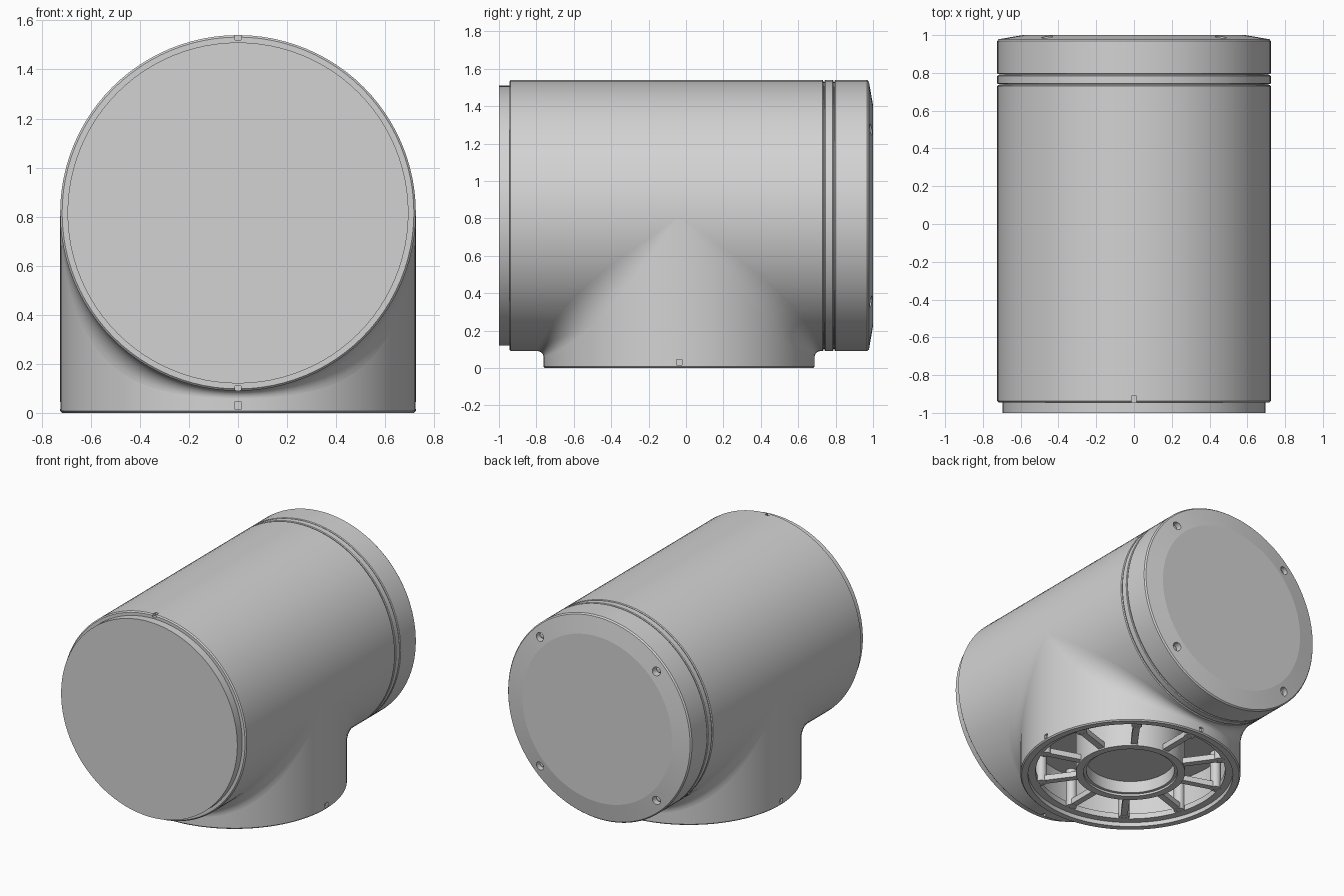
import bpy, bmesh, math
from math import sin, cos, pi, radians
from mathutils import Vector

cube = bpy.data.objects.get("Cube")
if cube:
    bpy.data.objects.remove(cube, do_unlink=True)

N = 96            # sides of the large round parts
R = 0.725         # shared radius of housing and base
ZC = 0.815        # height of the housing axis
YC = -0.037       # base axis offset

grey = bpy.data.materials.new("light_grey")
grey.use_nodes = True
colour = (0.65, 0.65, 0.65, 1)
grey.diffuse_color = colour
grey.node_tree.nodes["Principled BSDF"].inputs["Base Color"].default_value = colour


def finish(bm, name, recalc=True):
    if recalc:
        bmesh.ops.recalc_face_normals(bm, faces=bm.faces)
    mesh = bpy.data.meshes.new(name)
    bm.to_mesh(mesh)
    bm.free()
    obj = bpy.data.objects.new(name, mesh)
    bpy.context.collection.objects.link(obj)
    mesh.materials.append(grey)
    return obj


def lathe(name, profile, axis="Y", centre=(0, 0, ZC), sides=N, closed=False):
    """Revolve (radius, height) points about an axis; ends are capped."""
    bm = bmesh.new()
    c = Vector(centre)
    rings = []
    for r, h in profile:
        ring = []
        for i in range(sides):
            a = 2 * pi * i / sides
            p = (r * cos(a), h, r * sin(a)) if axis == "Y" else (r * cos(a), r * sin(a), h)
            ring.append(bm.verts.new(c + Vector(p)))
        rings.append(ring)
    pairs = list(zip(rings, rings[1:]))
    if closed:
        pairs.append((rings[-1], rings[0]))
    else:
        bm.faces.new(rings[0])
        bm.faces.new(rings[-1])
    for lo, hi in pairs:
        for i in range(sides):
            j = (i + 1) % sides
            bm.faces.new((lo[i], lo[j], hi[j], hi[i]))
    return finish(bm, name)


def box(name, centre, size, turn=0):
    bm = bmesh.new()
    bmesh.ops.create_cube(bm, size=1)
    for v in bm.verts:
        v.co = Vector(a * b for a, b in zip(v.co, size))
    obj = finish(bm, name)
    obj.location = centre
    obj.rotation_euler.z = turn
    return obj


def activate(obj):
    bpy.ops.object.select_all(action="DESELECT")
    obj.select_set(True)
    bpy.context.view_layer.objects.active = obj


def cut(obj, cutters):
    activate(obj)
    for c in cutters:
        mod = obj.modifiers.new("cut", "BOOLEAN")
        mod.operation = "DIFFERENCE"
        mod.solver = "EXACT"
        mod.object = c
        bpy.ops.object.modifier_apply(modifier=mod.name)
    for c in cutters:
        bpy.data.objects.remove(c, do_unlink=True)


def smooth(obj, angle=25):
    activate(obj)
    bpy.ops.object.shade_smooth_by_angle(angle=radians(angle))


# Main housing, hollowed where the base pocket passes through
housing = lathe("housing", [(R - 0.008, -0.945), (R, -0.937), (R, 0.73), (R - 0.006, 0.735)])
pocket = lathe("pocket_cutter", [(0.685, -0.1), (0.685, 0.33)], "Z", (0, YC, 0))
notches = [box("notch_cutter", (0, -0.93, ZC + s * R), (0.026, 0.04, 0.04)) for s in (-1, 1)]
cut(housing, [pocket] + notches)
smooth(housing)

# Front plate
smooth(lathe("front_plate", [(0.695, -1.0), (0.695, -0.94)]))

# Spacer ring between two thin grooves
smooth(lathe("groove_core", [(R - 0.012, 0.72), (R - 0.012, 0.81)]))
smooth(lathe("spacer_ring", [(R - 0.005, 0.741), (R, 0.745), (R, 0.784), (R - 0.005, 0.788)]))

# Rear cap with shallow chamfer and four screw recesses
cap = lathe("rear_cap", [(R - 0.005, 0.793), (R, 0.798), (R, 0.968), (R - 0.008, 0.978), (0.59, 1.0)])
spots = [(0.65 * cos(a), 0, ZC + 0.65 * sin(a)) for a in (pi / 4 + k * pi / 2 for k in range(4))]
cut(cap, [lathe("screw_cutter", [(0.03, 0.94), (0.03, 1.05)], centre=p, sides=20) for p in spots])
smooth(cap, 8)
for k, p in enumerate(spots):
    smooth(lathe(f"cap_screw_{k + 1}", [(0.021, 0.93), (0.021, 0.958), (0.012, 0.964)], centre=p, sides=16))

# Base: a cup, open below, whose top is buried in the housing
base = lathe("base", [
    (R, ZC), (R, 0.008), (R - 0.008, 0), (0.675, 0), (0.675, 0.03), (0.66, 0.03),
    (0.66, 0.3)], "Z", (0, YC, 0))
marks = [box("mark_cutter", (R * cos(a), YC + R * sin(a), 0.03), (0.03, 0.03, 0.03))
         for a in (k * pi / 2 for k in range(4))]
cut(base, marks)
smooth(base)

# Blended transition between base and housing: wide at the sides, tight fore and aft
bm = bmesh.new()
STEPS = 8
rows = []
for i in range(N):
    t = 2 * pi * i / N
    c, s = cos(t), sin(t)
    rad = 0.03 + 0.25 * c * c
    mid = Vector(((R + rad) * c, YC + (R + rad) * s, ZC - (R + rad) * abs(s)))
    to_base, to_housing = Vector((-c, -s, 0)), Vector((-c, 0, abs(s)))
    rows.append([bm.verts.new(mid + rad * to_base.lerp(to_housing, k / STEPS).normalized())
                 for k in range(STEPS + 1)])
for i in range(N):
    a, b = rows[i], rows[(i + 1) % N]
    for k in range(STEPS):
        bm.faces.new((a[k], b[k], b[k + 1], a[k + 1]))
bmesh.ops.remove_doubles(bm, verts=bm.verts, dist=0.0001)
bm.normal_update()
for f in bm.faces:
    if f.normal.dot(f.calc_center_median() - Vector((0, YC, ZC))) < 0:
        f.normal_flip()
smooth(finish(bm, "base_blend", recalc=False), 40)

# Hub, rim and spokes recessed into the underside
smooth(lathe("hub_ring", [(0.36, 0.02), (0.36, 0.3), (0.29, 0.3), (0.29, 0.035), (0.31, 0.035), (0.31, 0.02)],
             "Z", (0, YC, 0), closed=True))
smooth(lathe("hub_floor", [(0.3, 0.12), (0.3, 0.14)], "Z", (0, YC, 0)))
smooth(lathe("inner_rim", [(0.665, 0.03), (0.665, 0.07), (0.625, 0.07), (0.625, 0.03)],
             "Z", (0, YC, 0), closed=True))
SPOKES = 10
for k in range(SPOKES):
    a = 2 * pi * (k + 0.5) / SPOKES
    place = lambda r, z: (r * cos(a), YC + r * sin(a), z)
    box(f"spoke_{k + 1}", place(0.495, 0.05), (0.3, 0.045, 0.04), a)
    smooth(lathe(f"spoke_boss_{k + 1}", [
        (0.035, 0.028), (0.035, 0.3), (0.016, 0.3), (0.016, 0.028)],
        "Z", place(0.605, 0), sides=20, closed=True))
